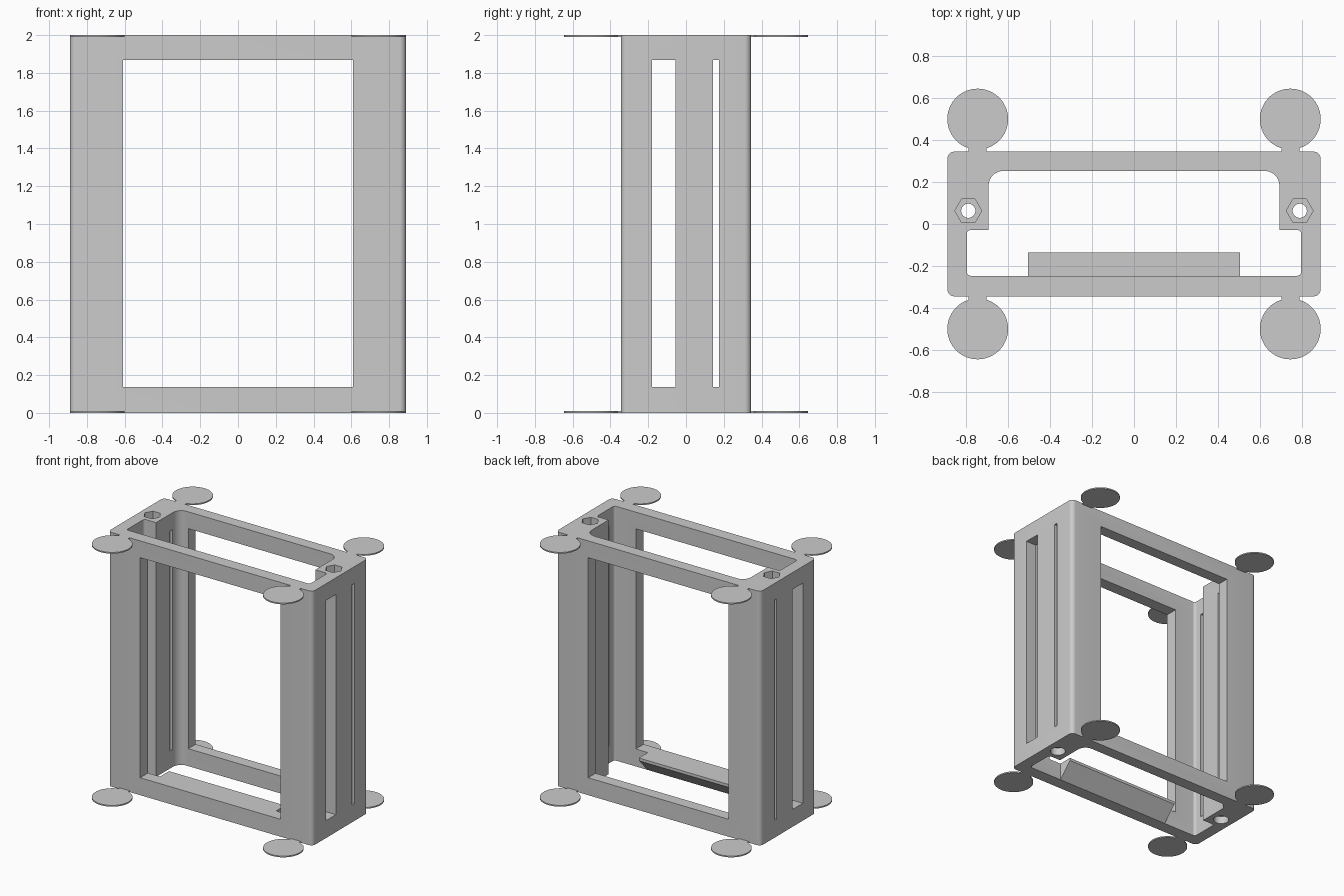
import bpy, bmesh, math
from mathutils import Vector

cube = bpy.data.objects.get("Cube")
if cube:
    bpy.data.objects.remove(cube, do_unlink=True)

grey = bpy.data.materials.new("plain grey")
grey.use_nodes = True
GREY = (0.6, 0.6, 0.6, 1)
grey.diffuse_color = GREY
grey.node_tree.nodes["Principled BSDF"].inputs["Base Color"].default_value = GREY

W, D, H = 0.89, 0.345, 2.0          # half width, half depth, height
WIN_LOW, WIN_HIGH = 0.137, 1.868    # window and slot heights


def fillet(corners, steps=8):
    """Round the right-angled corners (x, y, radius) of an outline."""
    pts = []
    for i, (x, y, r) in enumerate(corners):
        p = Vector((x, y))
        if r == 0:
            pts.append(p)
            continue
        a = (Vector(corners[i - 1][:2]) - p).normalized() * r
        b = (Vector(corners[(i + 1) % len(corners)][:2]) - p).normalized() * r
        for k in range(steps + 1):
            t = math.pi / 2 * k / steps
            pts.append(p + a + b - b * math.cos(t) - a * math.sin(t))
    return pts


def circle(x, y, r, n):
    return [(x + r * math.cos(math.tau * k / n), y + r * math.sin(math.tau * k / n)) for k in range(n)]


def prism(name, outline, low, high, axis="z"):
    """Extrude an outline along z, or a (y, z) outline along x."""
    bm = bmesh.new()
    place = (lambda p: (p[0], p[1], low)) if axis == "z" else (lambda p: (low, p[0], p[1]))
    face = bm.faces.new([bm.verts.new(place(p)) for p in outline])
    new = bmesh.ops.extrude_face_region(bm, geom=[face])["geom"]
    move = Vector((0, 0, high - low)) if axis == "z" else Vector((high - low, 0, 0))
    bmesh.ops.translate(bm, vec=move, verts=[g for g in new if isinstance(g, bmesh.types.BMVert)])
    bmesh.ops.recalc_face_normals(bm, faces=bm.faces)
    mesh = bpy.data.meshes.new(name)
    bm.to_mesh(mesh)
    bm.free()
    mesh.materials.append(grey)
    obj = bpy.data.objects.new(name, mesh)
    bpy.context.collection.objects.link(obj)
    return obj


def rect(x0, x1, y0, y1, r=0):
    return fillet([(x0, y0, r), (x1, y0, r), (x1, y1, r), (x0, y1, r)])


def select(obj):
    bpy.ops.object.select_all(action="DESELECT")
    obj.select_set(True)
    bpy.context.view_layer.objects.active = obj


def cut(obj, cutter):
    cutter.hide_render = True
    mod = obj.modifiers.new("cut", "BOOLEAN")
    mod.operation, mod.solver, mod.object = "DIFFERENCE", "EXACT", cutter
    select(obj)
    bpy.ops.object.modifier_apply(modifier=mod.name)
    bpy.data.objects.remove(cutter, do_unlink=True)


# Frame body with its stepped inner pocket
frame = prism("frame", rect(-W, W, -D, D, 0.035), 0, H)
half = [(0.797, -0.247, 0.02), (0.797, -0.028, 0.02), (0.693, -0.028, 0), (0.693, 0.253, 0.07)]
pocket = half + [(-x, y, r) for x, y, r in reversed(half)]
cut(frame, prism("pocket_cutter", fillet(pocket), -0.1, H + 0.1))

# Front and back windows, then the side slots
cut(frame, prism("window_cutter", rect(-0.61, 0.61, -1, 1), WIN_LOW, WIN_HIGH))
for y0, y1 in ((-0.18, -0.055), (0.144, 0.174)):
    cut(frame, prism("slot_cutter", rect(-1, 1, y0, y1), WIN_LOW, WIN_HIGH))

# Screw holes with nut recess above and round recess below
for side in (-1, 1):
    x, y = side * 0.79, 0.063
    cut(frame, prism("bolt_cutter", circle(x, y, 0.034, 24), -0.1, H + 0.1))
    cut(frame, prism("nut_cutter", circle(x, y, 0.064, 6), H - 0.06, H + 0.1))
    cut(frame, prism("head_cutter", circle(x, y, 0.056, 24), -0.1, 0.06))

select(frame)
bpy.ops.object.shade_smooth_by_angle(angle=math.radians(30))

# Sloped ledge behind the lower front rail
ledge = [(-0.25, 0), (-0.247, 0), (-0.136, 0.115), (-0.136, WIN_LOW), (-0.25, WIN_LOW)]
prism("lower_ledge", ledge, -0.505, 0.505, axis="x")

# Thin round pads on short tabs at every corner
R, TAB, THICK = 0.145, 0.043, 0.01
gap = math.asin(TAB / R)
for level, low in (("lower", 0), ("upper", H - THICK)):
    for end, sy in (("front", -1), ("back", 1)):
        for hand, sx in (("right", -1), ("left", 1)):
            cx, cy, n = sx * 0.745, 0.5, 48
            outline = [(cx - TAB, D), (cx + TAB, D)]
            for k in range(n + 1):
                a = -math.pi / 2 + gap + (math.tau - 2 * gap) * k / n
                outline.append((cx + R * math.cos(a), cy + R * math.sin(a)))
            pad = prism(f"{level}_{end}_{hand}_pad", [(x, sy * y) for x, y in outline], low, low + THICK)
            select(pad)
            bpy.ops.object.shade_smooth_by_angle(angle=math.radians(30))
